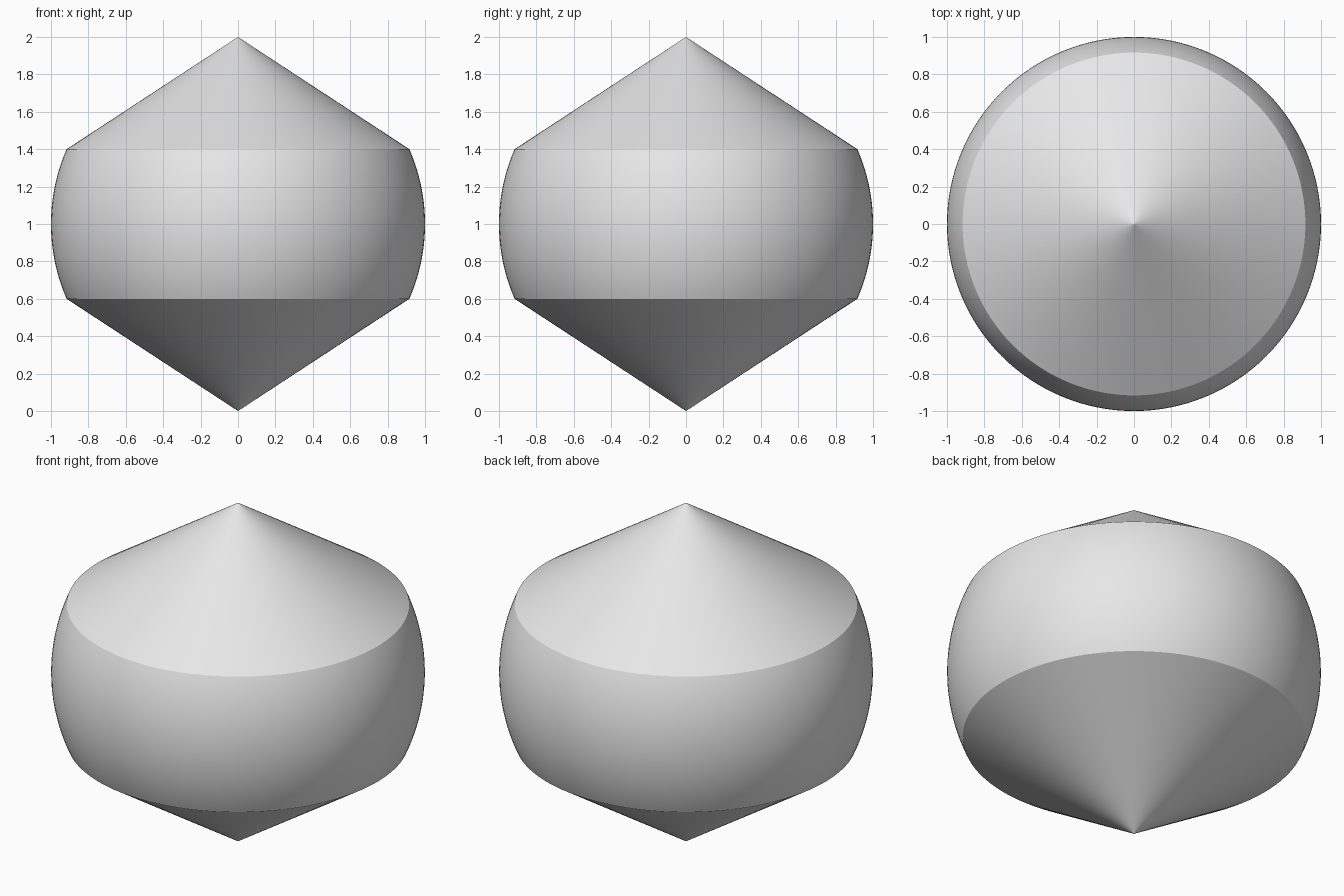
import bpy, bmesh, math

if "Cube" in bpy.data.objects:
    bpy.data.objects.remove(bpy.data.objects["Cube"])

SEGMENTS = 128
HALF = 0.4                      # half height of the rounded band
EDGE = math.sqrt(1 - HALF ** 2)  # radius where band meets cones

grey = bpy.data.materials.new("plain_grey")
grey.diffuse_color = (0.8, 0.8, 0.8, 1)
grey.use_nodes = True
grey.node_tree.nodes["Principled BSDF"].inputs["Base Color"].default_value = grey.diffuse_color

# Half profile (radius, height): lower cone, spherical band, upper cone
TIP = 0.004                     # tiny ring keeps shading crisp near the points
tip_z = 1 - (1 - HALF) * TIP / EDGE
a = math.asin(HALF)
N = 32
arc = [(math.cos(t), math.sin(t)) for t in (-a + 2 * a * i / N for i in range(N + 1))]
profile = [(0, -1), (TIP, -tip_z)] + arc + [(TIP, tip_z), (0, 1)]

# Lathe the profile around z
bm = bmesh.new()
verts = [bm.verts.new((r, 0, z + 1)) for r, z in profile]
edges = [bm.edges.new(p) for p in zip(verts, verts[1:])]
bmesh.ops.spin(bm, geom=verts + edges, cent=(0, 0, 0), axis=(0, 0, 1),
               angle=2 * math.pi, steps=SEGMENTS, use_duplicate=False)
bmesh.ops.remove_doubles(bm, verts=bm.verts[:], dist=1e-5)
bmesh.ops.recalc_face_normals(bm, faces=bm.faces[:])

# Smooth surfaces, sharp rims between band and cones
for f in bm.faces:
    f.smooth = True
for e in bm.edges:
    z0, z1 = (v.co.z - 1 for v in e.verts)
    if abs(z0 - z1) < 1e-5 and abs(abs(z0) - HALF) < 1e-4:
        e.smooth = False

mesh = bpy.data.meshes.new("capped_sphere")
bm.to_mesh(mesh)
bm.free()
mesh.materials.append(grey)
body = bpy.data.objects.new("capped_sphere", mesh)
bpy.context.collection.objects.link(body)
